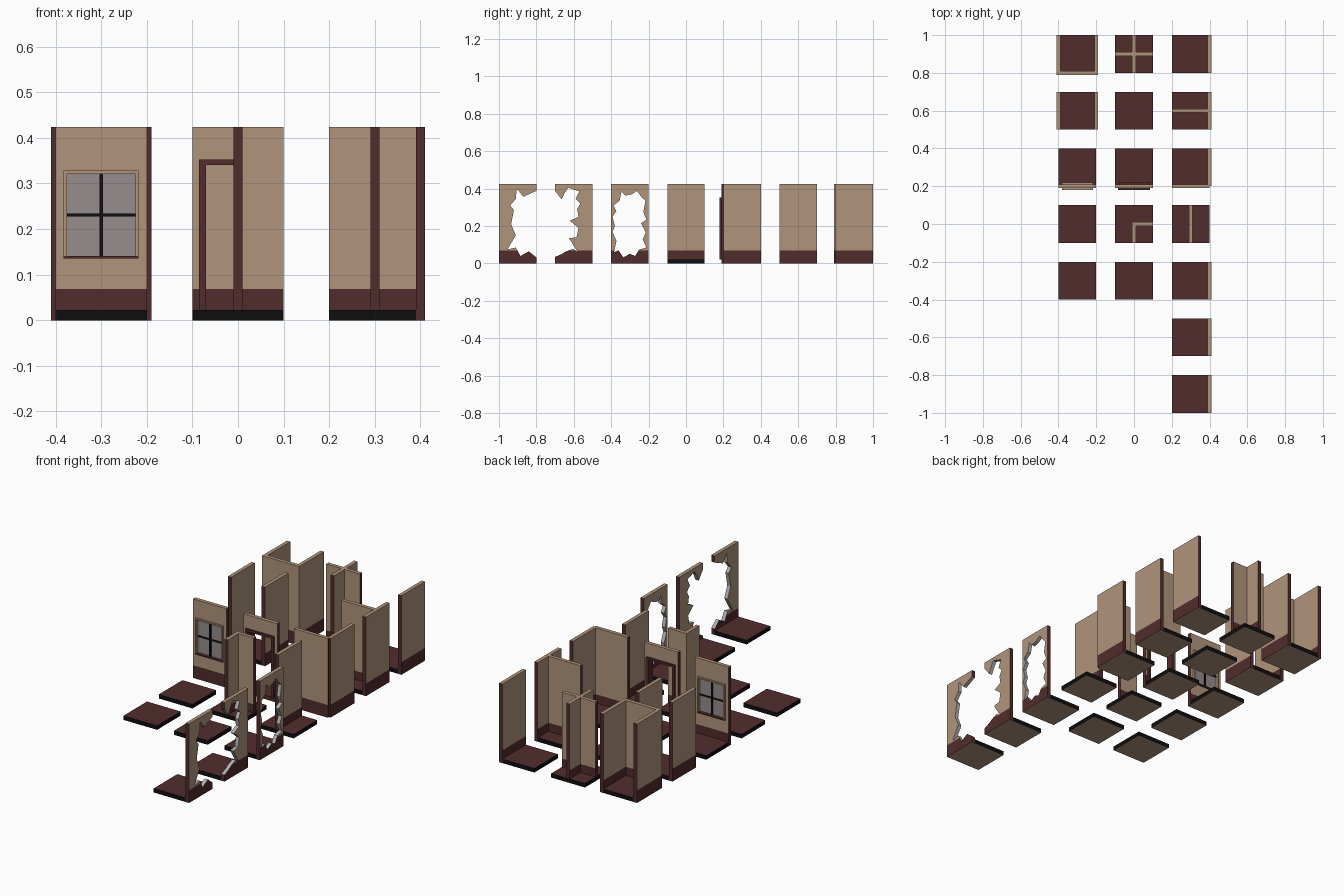
import bpy, bmesh
from mathutils import Vector
from mathutils.geometry import tessellate_polygon

if "Cube" in bpy.data.objects:
    bpy.data.objects.remove(bpy.data.objects["Cube"])

TOP, BASE, FLOOR, T = 0.424, 0.068, 0.022, 0.01   # wall top, skirting top, floor top, half thickness


def material(name, rgb):
    m = bpy.data.materials.new(name)
    lin = [((c / 255 + 0.055) / 1.055) ** 2.4 if c > 10 else c / 255 / 12.92 for c in rgb]
    m.diffuse_color = (*lin, 1)
    m.use_nodes = True
    m.node_tree.nodes["Principled BSDF"].inputs["Base Color"].default_value = m.diffuse_color
    return m


MATS = [material("tan plaster", (176, 148, 123)), material("dark red wood", (82, 44, 45)),
        material("black", (14, 14, 14)), material("window glass", (150, 140, 141)),
        material("broken grey", (178, 175, 178))]
TAN, RED, BLACK, GLASS, GREY = range(5)


def finish(name, bm, rule):
    bm.normal_update()
    for f in bm.faces:
        f.material_index = rule(f.calc_center_median(), f.normal)
    me = bpy.data.meshes.new(name)
    bm.to_mesh(me)
    bm.free()
    for m in MATS:
        me.materials.append(m)
    ob = bpy.data.objects.new(name, me)
    bpy.context.collection.objects.link(ob)
    return ob


def box(name, x0, x1, y0, y1, z0, z1, rule):
    bm = bmesh.new()
    bmesh.ops.create_cube(bm, size=1)
    for v in bm.verts:
        v.co = ((x0 + x1) / 2 + v.co.x * (x1 - x0), (y0 + y1) / 2 + v.co.y * (y1 - y0),
                (z0 + z1) / 2 + v.co.z * (z1 - z0))
    return finish(name, bm, rule if callable(rule) else lambda c, n: rule)


def tile(x, y, left=0, right=0, front=0):
    """Floor slab, trimmed where an edge wall stands."""
    box("floor_tile", x - 0.1 + T * left, x + 0.1 - T * right, y - 0.1 + T * front, y + 0.1, 0, FLOOR,
        lambda c, n: RED if n.z > 0.5 else TAN if n.z < -0.5 else BLACK)


def wall(name, axis, pos, u0, u1, z0=0.0, outline=None, hole=None, caps=(RED, RED), rim=GREY):
    """Upright wall along an axis, cut from a flat outline with an optional hole."""
    loops = [outline or [(u0, z0), (u1, z0), (u1, TOP), (u0, TOP)]]
    if hole:
        loops.append(hole)
    tris = tessellate_polygon([[Vector((u, z, 0)) for u, z in lp] for lp in loops])
    pt = (lambda u, d, z: (u, pos + d, z)) if axis == "x" else (lambda u, d, z: (pos + d, u, z))
    bm = bmesh.new()
    flat = [p for lp in loops for p in lp]
    sides = [[bm.verts.new(pt(u, d, z)) for u, z in flat] for d in (-T, T)]
    for vs in sides:
        for t in tris:
            bm.faces.new([vs[i] for i in t])
    start = 0
    for lp in loops:
        for i in range(len(lp)):
            a, b = start + i, start + (i + 1) % len(lp)
            bm.faces.new((sides[0][a], sides[0][b], sides[1][b], sides[1][a]))
        start += len(lp)
    bmesh.ops.recalc_face_normals(bm, faces=bm.faces[:])
    bmesh.ops.bisect_plane(bm, geom=bm.verts[:] + bm.edges[:] + bm.faces[:],
                           plane_co=(0, 0, BASE), plane_no=(0, 0, 1))
    ui, di = (0, 1) if axis == "x" else (1, 0)

    def rule(c, n):
        if abs(n[di]) > 0.9:                       # broad faces: skirting below, plaster above
            return RED if c.z < BASE else TAN
        for end, cap in ((u0, caps[0]), (u1, caps[1])):
            if abs(c[ui] - end) < 1e-4:
                return RED if c.z < BASE else cap
        if c.z > TOP - 1e-4 or c.z < z0 + 1e-4:
            return TAN
        return rim
    return finish(name, bm, rule)


# floor tiles: column x, row y, edges with walls
tile(-0.3, 0.9, 1, 1, 1)
tile(-0.3, 0.6, 1, 1)
tile(-0.3, 0.3, front=1)
tile(0, 0.3, front=1)
tile(0.3, 0.3, right=1, front=1)
tile(0.3, 0, 0, 0)
for y in (0.9, 0.6, -0.3, -0.6, -0.9):
    tile(0.3, y, right=1)
for x, y in ((-0.3, 0), (-0.3, -0.3), (0, 0.9), (0, 0.6), (0, 0), (0, -0.3)):
    tile(x, y)

# dead end and corridor
wall("dead_end_front_wall", "x", 0.8, -0.41, -0.19, caps=(TAN, TAN))
for x in (-0.4, -0.2):
    wall("dead_end_side_wall", "y", x, 0.81, 1.0)
    wall("corridor_wall", "y", x, 0.5, 0.7)

# cross, tee, corner, bend and middle walls
wall("cross_wall_long", "x", 0.9, -0.1, 0.1, FLOOR)
wall("cross_wall_front", "y", 0, 0.8, 0.89, FLOOR)
wall("cross_wall_back", "y", 0, 0.91, 1.0, FLOOR)
wall("plain_edge_wall", "y", 0.4, 0.8, 1.0)
wall("tee_edge_wall", "y", 0.4, 0.5, 0.7)
wall("tee_stem_wall", "x", 0.6, 0.2, 0.39, FLOOR)
wall("corner_front_wall", "x", 0.2, 0.2, 0.4)
wall("corner_side_wall", "y", 0.4, 0.2, 0.4)
wall("bend_wall_side", "x", 0, -0.01, 0.1, FLOOR, caps=(TAN, RED))
wall("bend_wall_front", "y", 0, -0.1, -0.01, FLOOR)
wall("middle_wall", "y", 0.3, -0.1, 0.1, FLOOR)

# wall with window
wall("window_wall", "x", 0.2, -0.4, -0.2, rim=TAN,
     hole=[(-0.378, 0.138), (-0.222, 0.138), (-0.222, 0.324), (-0.378, 0.324)])
for a, b in ((-0.382, -0.375), (-0.225, -0.218)):
    box("window_frame_side", a, b, 0.18, 0.22, 0.141, 0.328, TAN)
box("window_frame_top", -0.375, -0.225, 0.18, 0.22, 0.321, 0.328, TAN)
box("window_sill", -0.382, -0.218, 0.18, 0.22, 0.135, 0.141, RED)
box("window_glass", -0.376, -0.224, 0.196, 0.204, 0.14, 0.322, GLASS)
box("window_bar_upright", -0.304, -0.296, 0.19, 0.21, 0.141, 0.321, BLACK)
box("window_bar_cross", -0.375, -0.225, 0.191, 0.209, 0.227, 0.234, BLACK)

# wall with doorway
wall("door_wall", "x", 0.2, -0.1, 0.1, rim=RED,
     hole=[(-0.077, FLOOR), (0.077, FLOOR), (0.077, 0.346), (-0.077, 0.346)])
for a, b in ((-0.085, -0.07), (0.07, 0.085)):
    box("door_frame_side", a, b, 0.18, 0.22, FLOOR, 0.34, RED)
box("door_frame_top", -0.085, 0.085, 0.18, 0.22, 0.34, 0.352, RED)

# broken walls with jagged holes
wall("broken_wall_hole", "y", 0.4, -0.4, -0.2, hole=[
    (-0.345, 0.385), (-0.325, 0.362), (-0.29, 0.37), (-0.262, 0.388), (-0.238, 0.355), (-0.217, 0.335),
    (-0.228, 0.275), (-0.211, 0.235), (-0.24, 0.215), (-0.215, 0.165), (-0.232, 0.13), (-0.212, 0.085),
    (-0.25, 0.075), (-0.272, 0.04), (-0.3, 0.052), (-0.335, 0.032), (-0.36, 0.07), (-0.385, 0.06),
    (-0.372, 0.12), (-0.393, 0.17), (-0.38, 0.2), (-0.393, 0.25), (-0.372, 0.28), (-0.388, 0.31),
    (-0.355, 0.335)])
wall("broken_wall_front_half", "y", 0.4, -1.0, -0.8, outline=[
    (-1.0, 0), (-0.8, 0), (-0.8, 0.032), (-0.84, 0.065), (-0.885, 0.04), (-0.91, 0.085), (-0.955, 0.075),
    (-0.91, 0.15), (-0.935, 0.21), (-0.92, 0.285), (-0.94, 0.31), (-0.91, 0.345), (-0.905, 0.4),
    (-0.87, 0.357), (-0.8, 0.388), (-0.8, TOP), (-1.0, TOP)])
wall("broken_wall_back_half", "y", 0.4, -0.7, -0.5, outline=[
    (-0.7, 0), (-0.5, 0), (-0.5, TOP), (-0.7, TOP), (-0.7, 0.388), (-0.665, 0.343), (-0.65, 0.375),
    (-0.63, 0.405), (-0.57, 0.385), (-0.59, 0.345), (-0.565, 0.32), (-0.582, 0.29), (-0.575, 0.25),
    (-0.62, 0.228), (-0.575, 0.19), (-0.585, 0.14), (-0.625, 0.135), (-0.58, 0.062), (-0.605, 0.078),
    (-0.64, 0.065), (-0.665, 0.05), (-0.7, 0.035)])
